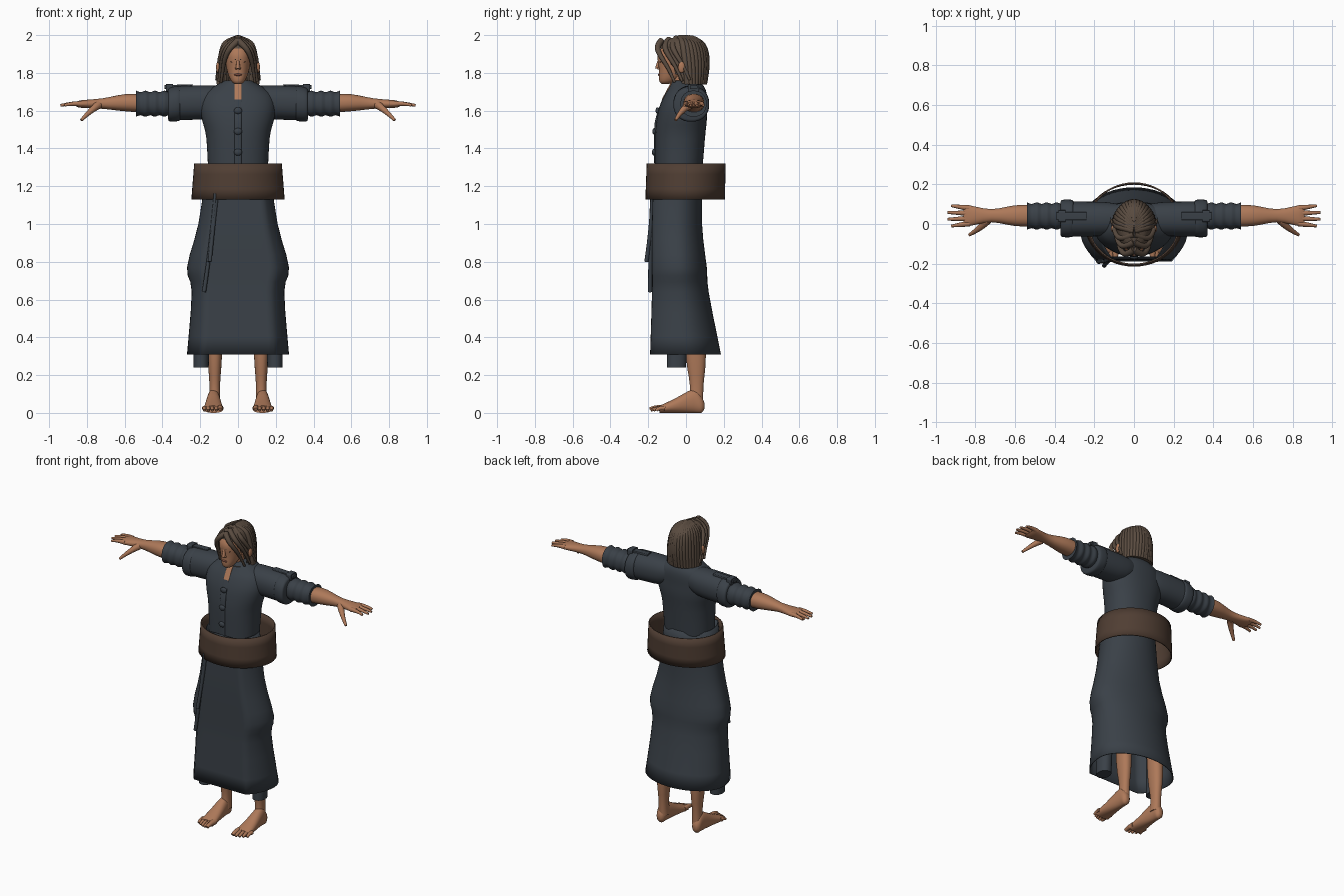
import bpy, bmesh, math
from mathutils import Matrix, Vector

if "Cube" in bpy.data.objects:
    bpy.data.objects.remove(bpy.data.objects["Cube"], do_unlink=True)


def material(name, red, green, blue):
    mat = bpy.data.materials.new(name)
    mat.use_nodes = True
    mat.diffuse_color = (red, green, blue, 1)
    shader = mat.node_tree.nodes["Principled BSDF"]
    shader.inputs["Base Color"].default_value = mat.diffuse_color
    return mat


CLOTH = material("slate cloth", .042, .052, .064)
LEATHER = material("brown leather", .08, .048, .033)
SKIN = material("tan skin", .42, .19, .1)
HAIR = material("brown hair", .1, .07, .05)
DARK = material("dark eye", .03, .02, .015)
LIPS = material("lip", .28, .1, .07)


def finish(ob, mat, mirror=False, angle=50, thickness=0):
    """Colour, shade and, where asked, thicken or mirror a part."""
    bpy.context.collection.objects.link(ob)
    bpy.ops.object.select_all(action='DESELECT')
    ob.select_set(True)
    bpy.context.view_layer.objects.active = ob
    if ob.type == 'CURVE':
        bpy.ops.object.convert(target='MESH')
        ob = bpy.context.view_layer.objects.active
    ob.data.materials.append(mat)
    bpy.ops.object.shade_smooth_by_angle(angle=math.radians(angle))
    if thickness:
        ob.modifiers.new("thickness", 'SOLIDIFY').thickness = thickness
    if mirror:
        ob.modifiers.new("mirror", 'MIRROR').use_mirror_merge = False


def from_bmesh(name, bm, mat, **options):
    bmesh.ops.recalc_face_normals(bm, faces=bm.faces)
    mesh = bpy.data.meshes.new(name)
    bm.to_mesh(mesh)
    bm.free()
    finish(bpy.data.objects.new(name, mesh), mat, **options)


def refine(sections, steps=3):
    """Smooth in-between sections along a Catmull-Rom curve."""
    last = len(sections) - 1
    smooth = []
    for i in range(last):
        a, b, c, d = [Vector(sections[min(last, max(0, i + k))]) for k in (-1, 0, 1, 2)]
        for step in range(steps):
            t = step / steps
            smooth.append(b + (c - a) * t / 2 + (a - b * 2.5 + c * 2 - d / 2) * t * t
                          + (b * 3 - a - c * 3 + d) * t ** 3 / 2)
    return smooth + [Vector(sections[last])]


def oval(power, count=48):
    """Unit outline: 2 gives an ellipse, higher powers give a box."""
    bend = lambda v: math.copysign(abs(v) ** (2 / power), v)
    turns = [math.tau * i / count for i in range(count)]
    return [(bend(math.sin(t)), bend(-math.cos(t))) for t in turns]


def loft(name, sections, mat, axis='z', middle=0, outline=oval(2.2),
         caps=True, cut=None, **options):
    """Each section is (position on axis, half width, low side, high side)."""
    bm = bmesh.new()
    loops = []
    for pos, width, low, high in refine(sections):
        loop = []
        for u, v in outline:
            a = middle + u * width
            b = (low + high) / 2 + v * (high - low) / 2
            place = {'z': (a, b, pos), 'x': (pos, a, b), 'y': (a, pos, b)}
            loop.append(bm.verts.new(place[axis]))
        loops.append(loop)
    for low, high in zip(loops, loops[1:]):
        for i in range(len(outline)):
            bm.faces.new((low[i - 1], low[i], high[i], high[i - 1]))
    if caps:
        bm.faces.new(loops[0])
        bm.faces.new(loops[-1])
    if cut:
        opening = [f for f in bm.faces if cut(f.calc_center_median())]
        bmesh.ops.delete(bm, geom=opening, context='FACES')
    from_bmesh(name, bm, mat, **options)


def ball(name, centre, radii, mat, **options):
    bm = bmesh.new()
    matrix = Matrix.Translation(centre) @ Matrix.Diagonal((*radii, 1))
    bmesh.ops.create_uvsphere(bm, u_segments=20, v_segments=12, radius=1, matrix=matrix)
    from_bmesh(name, bm, mat, **options)


def tubes(name, paths, start, end, mat, **options):
    """Smooth tubes through the paths, tapering from start to end radius."""
    curve = bpy.data.curves.new(name, 'CURVE')
    curve.dimensions, curve.use_fill_caps = '3D', True
    curve.bevel_depth, curve.bevel_resolution, curve.resolution_u = 1, 3, 5
    for path in paths:
        spline = curve.splines.new('NURBS')
        spline.points.add(len(path) - 1)
        for i, (point, co) in enumerate(zip(spline.points, path)):
            point.co = (*co, 1)
            point.radius = start + (end - start) * i / (len(path) - 1)
        spline.order_u, spline.use_endpoint_u = 3, True
    finish(bpy.data.objects.new(name, curve), mat, **options)


BOX = oval(6)
ROUND = oval(2)

# Skirt: outline flattened at the front, with angled sides and a round back
skirt_outline = [(u, max(-1, v * 1.4) if v < 0 else v) for u, v in ROUND]
loft("skirt", [(.31, .27, -.19, .185), (.64, .245, -.18, .12), (.77, .27, -.18, .11),
               (1, .21, -.18, .085), (1.31, .165, -.17, .09)],
     CLOTH, outline=skirt_outline, caps=False, angle=65, thickness=.005)

# Tunic with its front strip, buttons and open neck
loft("tunic", [(1.2, .155, -.16, .08), (1.45, .167, -.163, .1), (1.55, .19, -.155, .11),
               (1.62, .2, -.14, .11), (1.68, .185, -.115, .11), (1.72, .14, -.09, .1),
               (1.76, .07, -.07, .07)], CLOTH)
loft("placket", [(1.31, .02, -.168, -.1), (1.5, .02, -.168, -.1), (1.57, .02, -.158, -.1),
                 (1.66, .02, -.126, -.1)], CLOTH, outline=BOX)
loft("neck_opening", [(1.66, .02, -.128, -.09), (1.72, .02, -.096, -.06),
                      (1.75, .02, -.08, -.04)], SKIN, outline=BOX)
for height, front in ((1.6, -.15), (1.49, -.167), (1.38, -.169)):
    ball("button", (0, front, height), (.022, .011, .018), CLOTH)

# Wide standing belt and hanging cords
loft("belt", [(1.13, .247, -.215, .206), (1.32, .232, -.208, .21)],
     LEATHER, outline=ROUND, caps=False, thickness=.008)
tubes("belt_cords", [[(-.12, -.18, 1.16), (-.14, -.19, .9), (-.18, -.19, .64)],
                     [(-.11, -.18, 1.16), (-.13, -.18, 1), (-.15, -.21, .8)]],
      .009, .011, CLOTH)

# Sleeves: upper part, rolled band, creased lower part, shoulder strap
loft("upper_sleeves", [(.06, .07, 1.6, 1.725), (.14, .085, 1.56, 1.733),
                       (.3, .088, 1.55, 1.73), (.36, .085, 1.55, 1.715)],
     CLOTH, 'x', .025, mirror=True)
loft("sleeve_bands", [(.305, .085, 1.555, 1.72), (.315, .094, 1.545, 1.73),
                      (.36, .094, 1.542, 1.722), (.37, .085, 1.555, 1.71)],
     CLOTH, 'x', .028, mirror=True)
creases = [(.34 + .025 * i, .065 + .004 * (-1) ** i) for i in range(9)]
loft("lower_sleeves", [(x, r, 1.637 - r, 1.637 + r) for x, r in creases],
     CLOTH, 'x', .04, mirror=True)
loft("shoulder_straps", [(.24, .02, 1.71, 1.74), (.39, .02, 1.715, 1.735)],
     CLOTH, 'x', .04, outline=BOX, mirror=True)
loft("strap_loops", [(.345, .03, 1.7, 1.742), (.38, .03, 1.7, 1.74)],
     CLOTH, 'x', .04, outline=BOX, mirror=True)

# Forearms, palms, fanned fingers and lowered thumbs
loft("forearms_and_palms", [(.5, .055, 1.59, 1.687), (.6, .052, 1.597, 1.687),
                            (.72, .033, 1.61, 1.665), (.83, .052, 1.615, 1.655),
                            (.86, .052, 1.625, 1.645)], SKIN, 'x', .042, mirror=True)
fingers = []
for i in range(4):
    root, tip = .08 - .026 * i, .092 - .034 * i
    reach = .92 if i in (0, 3) else .94
    fingers.append([(.83, root, 1.636), (.88, (root + tip) / 2, 1.64), (reach, tip, 1.628)])
tubes("fingers", fingers, .015, .007, SKIN, mirror=True)
tubes("thumbs", [[(.74, .02, 1.63), (.77, -.02, 1.61), (.83, -.055, 1.55)]],
      .023, .008, SKIN, mirror=True)

# Loose inner leggings, legs, feet and toes
loft("leggings", [(.24, .04, -.1, 0), (.6, .045, -.1, .02)],
     CLOTH, middle=.195, mirror=True)
loft("legs", [(.05, .03, .015, .09), (.15, .028, .02, .093), (.3, .038, 0, .105),
              (.6, .048, -.01, .1)], SKIN, middle=.123, mirror=True)
loft("feet", [(.097, .013, .02, .055), (.08, .028, 0, .09), (.04, .033, 0, .125),
              (-.06, .045, 0, .075), (-.14, .052, 0, .038)],
     SKIN, 'y', .13, mirror=True)
for i in range(5):
    radius = .013 if i else .018
    x, tip = .094 + .021 * i, -.19 + .002 * i * i
    tubes("toes", [[(x, -.11, .025), (x, tip + .02, .03), (x, tip, radius)]],
          radius, radius * .6, SKIN, mirror=True)

# Neck, head and face
loft("neck", [(1.64, .05, -.06, .04), (1.8, .045, -.075, .03)], SKIN)
loft("head", [(1.742, .018, -.13, -.09), (1.76, .038, -.142, -.05), (1.82, .06, -.143, .02),
              (1.91, .067, -.147, .05), (1.97, .03, -.08, 0)], SKIN)
tubes("nose", [[(0, -.138, 1.88), (0, -.148, 1.85), (0, -.152, 1.822)]], .006, .012, SKIN)
ball("nostrils", (.01, -.146, 1.824), (.007, .009, .006), SKIN, mirror=True)
ball("ears", (.106, -.024, 1.83), (.01, .018, .03), SKIN, mirror=True)
ball("eyes", (.027, -.134, 1.858), (.012, .006, .005), DARK, mirror=True)
tubes("eyebrows", [[(.01, -.146, 1.87), (.03, -.141, 1.88), (.045, -.125, 1.87)]],
      .004, .002, HAIR, mirror=True)
ball("mouth", (0, -.142, 1.79), (.02, .007, .006), LIPS)

# Hair cap, cut open around the face
cap = [(1.74, .098, -.09, .096), (1.82, .096, -.12, .11), (1.88, .09, -.135, .11),
       (1.93, .08, -.138, .1), (1.965, .062, -.12, .075), (1.985, .03, -.08, .03)]
loft("hair_cap", cap, HAIR, outline=ROUND,
     cut=lambda c: c.z < 1.935 and c.y < -.09 + (1.87 - c.z) * .55)

# Strands fall from the parting over the cap, and locks frame the face
strands = []
for i in range(10):
    turn = math.radians(93 + 9.3 * i)
    strand = [(0, -.035 + .007 * i, 1.984)]
    for z, width, front, back in reversed(cap[:-1]):
        depth = (front + back) / 2 - math.cos(turn) * (back - front) / 2
        strand.append((width * math.sin(turn), depth, z))
    strands.append(strand)
tubes("hair_strands", strands, .017, .016, HAIR, mirror=True)
lock = [(0, -.13, 1.97), (.04, -.16, 1.94), (.07, -.13, 1.88), (.08, -.09, 1.82),
        (.09, -.06, 1.75)]
locks = [[(x + .012 * i if x else 0, y + .04 * i, z + .006 * i) for x, y, z in lock]
         for i in range(3)]
tubes("face_locks", locks, .018, .007, HAIR, mirror=True)
